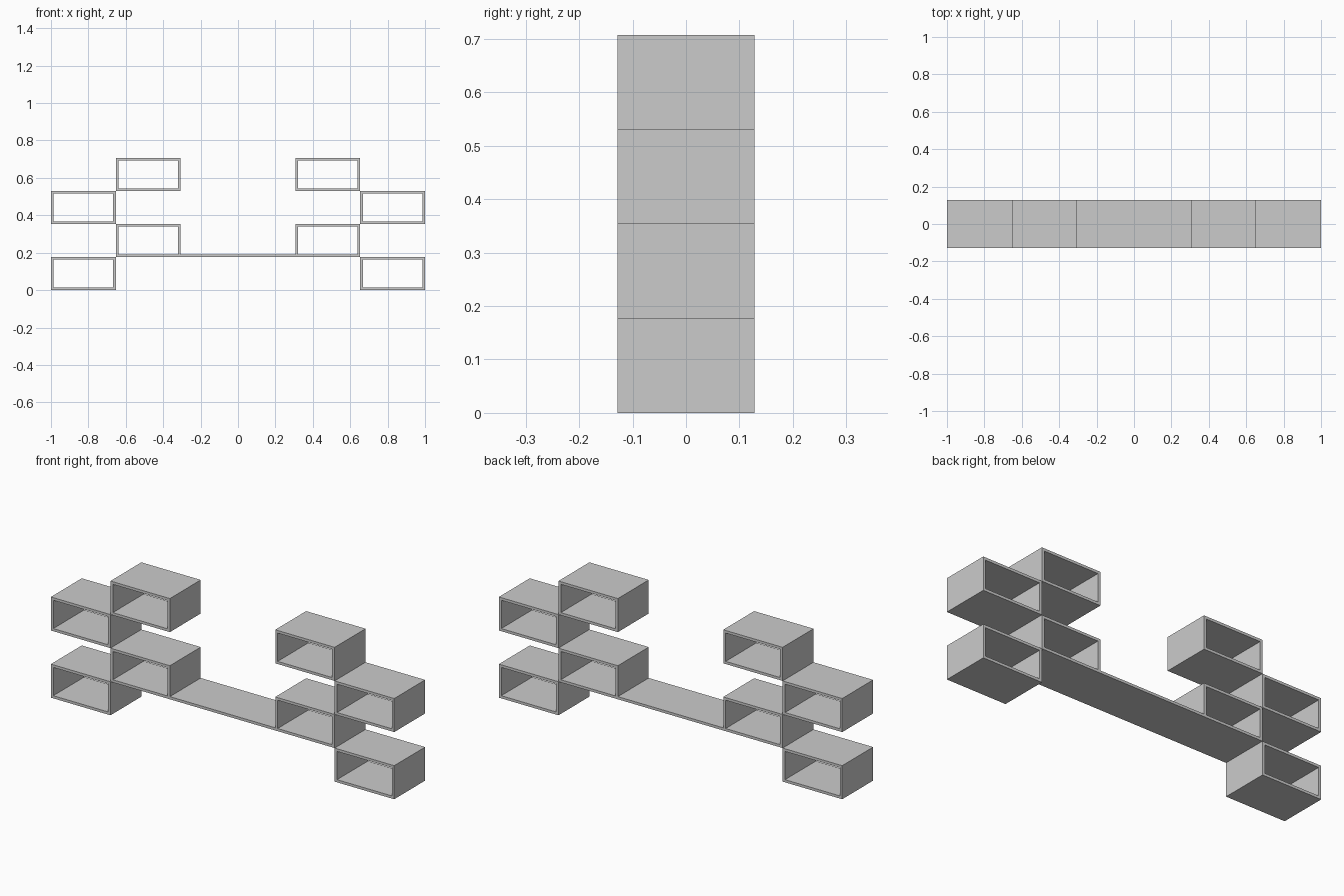
import bpy, bmesh

if "Cube" in bpy.data.objects:
    bpy.data.objects.remove(bpy.data.objects["Cube"])

DEPTH = 0.257     # front to back
T = 0.014         # board thickness
H = 0.1768        # height of one cubby
X_IN, X_MID, X_OUT = 0.307, 0.653, 1.0


def add_object(name, bm):
    bmesh.ops.recalc_face_normals(bm, faces=bm.faces)
    mesh = bpy.data.meshes.new(name)
    bm.to_mesh(mesh)
    bm.free()
    obj = bpy.data.objects.new(name, mesh)
    bpy.context.collection.objects.link(obj)


def cubby(name, x0, x1, z0, z1):
    """Rectangular tube, open at front and back."""
    bm = bmesh.new()
    rings = []
    for y in (-DEPTH / 2, DEPTH / 2):
        for i in (0, T):
            corners = ((x0 + i, z0 + i), (x1 - i, z0 + i),
                       (x1 - i, z1 - i), (x0 + i, z1 - i))
            rings.append([bm.verts.new((x, y, z)) for x, z in corners])
    front_out, front_in, back_out, back_in = rings
    for a, b in ((front_out, front_in), (front_in, back_in),
                 (back_in, back_out), (back_out, front_out)):
        for k in range(4):
            n = (k + 1) % 4
            bm.faces.new((a[k], a[n], b[n], b[k]))
    add_object(name, bm)


# Staggered cubbies, mirrored left and right
for side, s in (("left", -1), ("right", 1)):
    for level in range(4):
        a, b = (X_MID, X_OUT) if level % 2 == 0 else (X_IN, X_MID)
        x0, x1 = sorted((s * a, s * b))
        cubby(f"{side}_cubby_{level + 1}", x0, x1, level * H, (level + 1) * H)

# Central shelf board linking the second-level cubbies
bm = bmesh.new()
bmesh.ops.create_cube(bm, size=1)
bmesh.ops.scale(bm, vec=(2 * X_IN, DEPTH, T), verts=bm.verts)
bmesh.ops.translate(bm, vec=(0, 0, H + T / 2), verts=bm.verts)
add_object("centre_shelf", bm)
